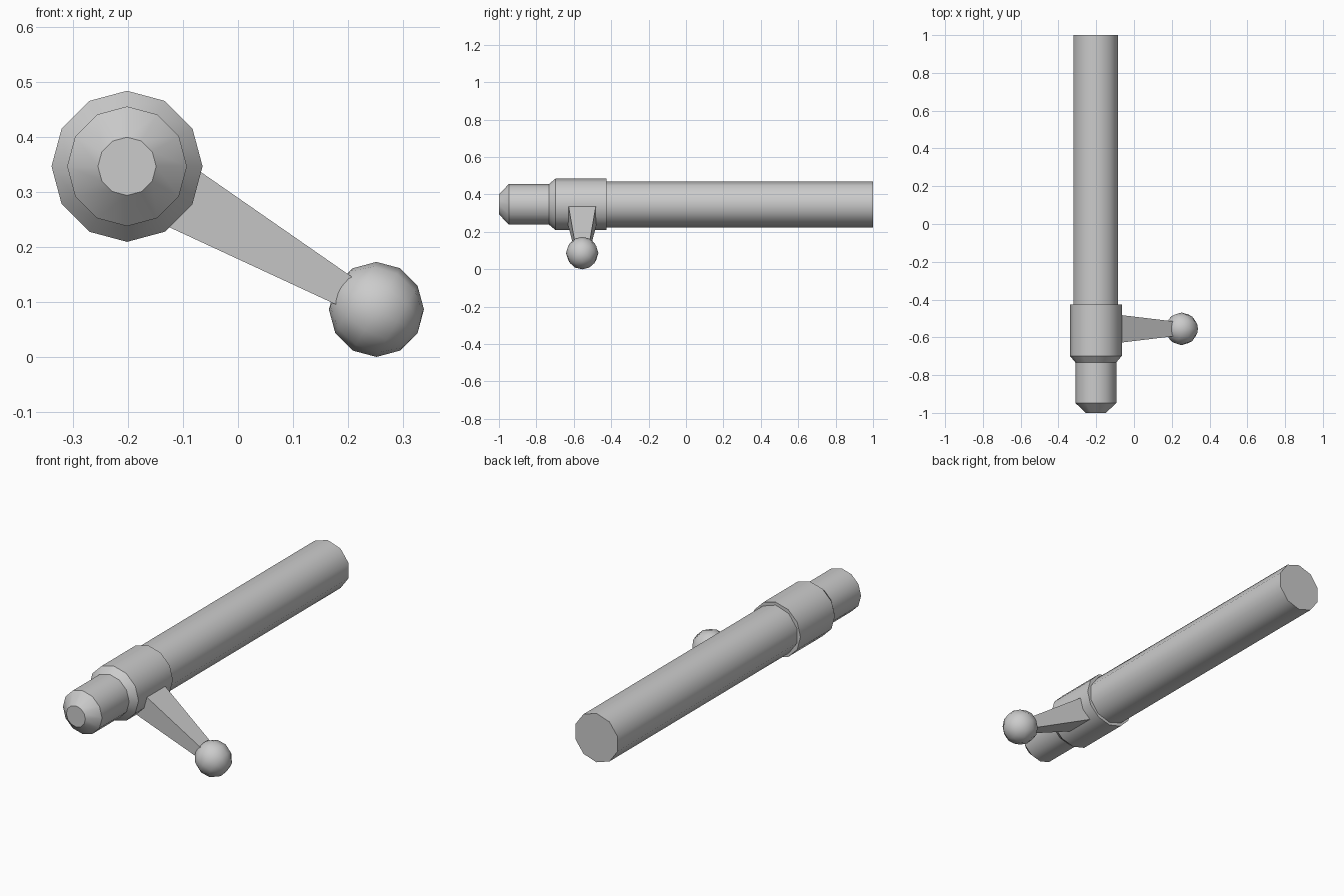
import bpy, bmesh, math
from mathutils import Matrix, Vector

if "Cube" in bpy.data.objects:
    bpy.data.objects.remove(bpy.data.objects["Cube"])

AXIS_X, AXIS_Z = -0.202, 0.347   # centre line of the bolt
ARM_Y = -0.555                   # position of the handle along it


def make_object(name, bm, angle=None):
    bmesh.ops.recalc_face_normals(bm, faces=bm.faces)
    mesh = bpy.data.meshes.new(name)
    bm.to_mesh(mesh)
    bm.free()
    ob = bpy.data.objects.new(name, mesh)
    bpy.context.collection.objects.link(ob)
    if angle:
        bpy.ops.object.select_all(action='DESELECT')
        bpy.context.view_layer.objects.active = ob
        ob.select_set(True)
        bpy.ops.object.shade_smooth_by_angle(angle=math.radians(angle))
    return ob


def lathe(name, sides, profile):
    """Capped solid of revolution along y; profile is a list of (y, radius)."""
    bm = bmesh.new()
    rings = []
    for y, r in profile:
        rings.append([bm.verts.new((AXIS_X + r * math.sin(math.tau * i / sides), y,
                                    AXIS_Z + r * math.cos(math.tau * i / sides)))
                      for i in range(sides)])
    for a, b in zip(rings, rings[1:]):
        for i in range(sides):
            j = (i + 1) % sides
            bm.faces.new((a[i], a[j], b[j], b[i]))
    bm.faces.new(rings[0])
    bm.faces.new(rings[-1])
    return make_object(name, bm, 38)


# Long bolt tube
lathe("bolt_tube", 10, [(-0.425, 0.123), (1.0, 0.123)])

# Rear end with chamfer, stepping up into the collar
lathe("rear_collar", 12, [(-1.0, 0.053), (-0.947, 0.109), (-0.732, 0.109),
                          (-0.698, 0.1375), (-0.425, 0.1375)])

# Tapered square handle arm, sunk into collar and ball
bm = bmesh.new()
ends = []
for top, bottom, half in (((-0.12, 0.373), (-0.155, 0.25), 0.079),
                          ((0.23, 0.130), (0.203, 0.084), 0.037)):
    ends.append([bm.verts.new((p[0], ARM_Y + s * half, p[1]))
                 for p, s in ((top, -1), (top, 1), (bottom, 1), (bottom, -1))])
for i in range(4):
    j = (i + 1) % 4
    bm.faces.new((ends[0][i], ends[0][j], ends[1][j], ends[1][i]))
for end in ends:
    bm.faces.new(end)
make_object("handle_arm", bm)

# Ball knob, poles aligned with the arm
bm = bmesh.new()
bmesh.ops.create_uvsphere(bm, u_segments=12, v_segments=6, radius=0.0865)
turn = Vector((0.87, 0, -0.5)).to_track_quat('Z', 'Y').to_matrix().to_4x4()
bmesh.ops.transform(bm, verts=bm.verts, matrix=Matrix.Translation((0.252, ARM_Y, 0.0865)) @ turn)
make_object("ball_knob", bm, 60)
